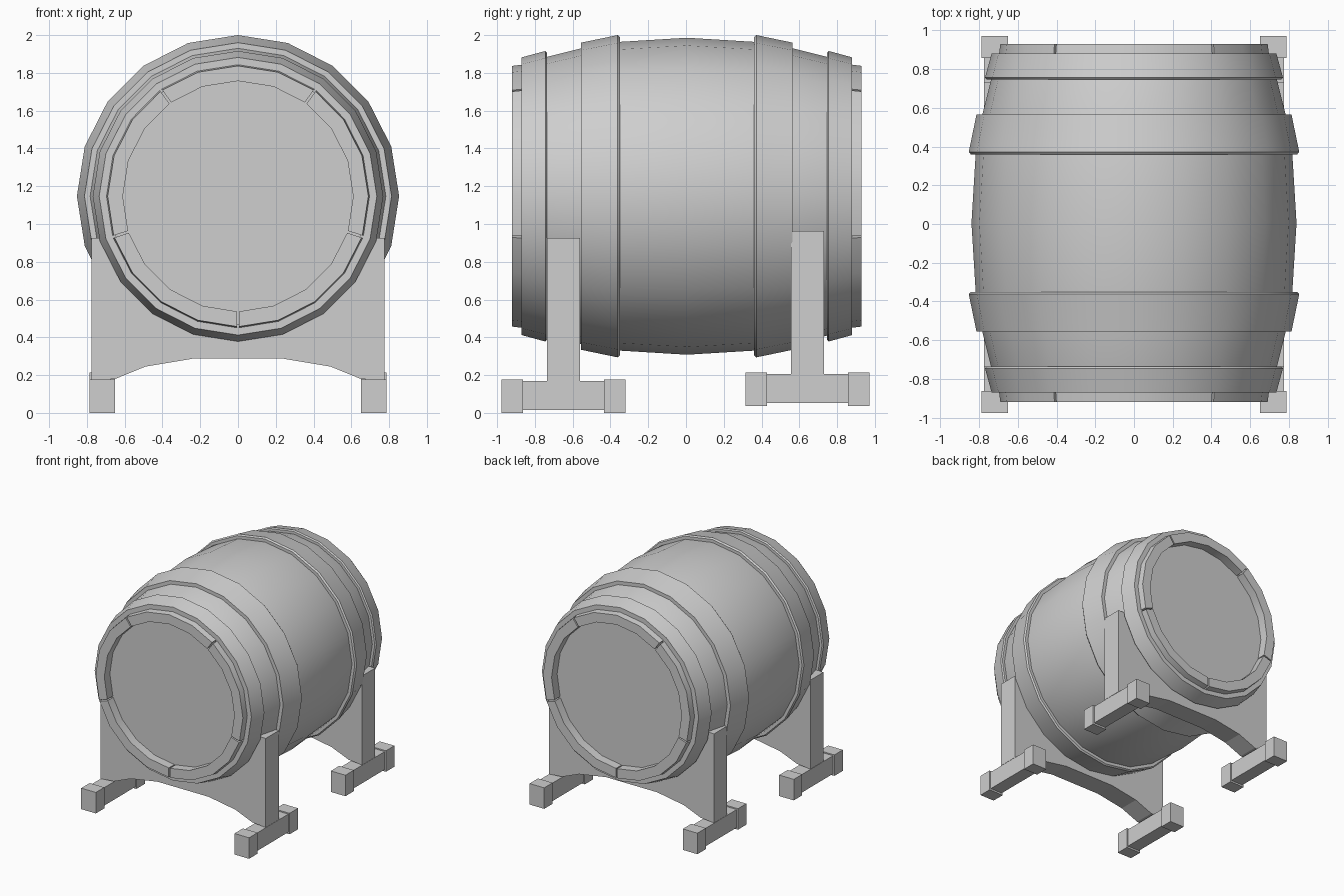
import bpy, bmesh
from math import sin, cos, radians, acos, degrees

cube = bpy.data.objects.get("Cube")
if cube:
    bpy.data.objects.remove(cube, do_unlink=True)

AXIS_Z = 1.147  # height of the barrel axis
MID_Y = 0.005   # middle of the barrel along its length
STEP = 18       # twenty-sided barrel
SHADE = (0.62, 0.62, 0.62, 1)

grey = bpy.data.materials.new("plain grey")
grey.use_nodes = True
grey.diffuse_color = SHADE
grey.node_tree.nodes["Principled BSDF"].inputs["Base Color"].default_value = SHADE


def finish(name, bm, smooth=False):
    bmesh.ops.recalc_face_normals(bm, faces=bm.faces)
    mesh = bpy.data.meshes.new(name)
    bm.to_mesh(mesh)
    bm.free()
    mesh.materials.append(grey)
    if smooth:
        mesh.shade_smooth()
        mesh.set_sharp_from_angle(angle=radians(30))
    obj = bpy.data.objects.new(name, mesh)
    bpy.context.collection.objects.link(obj)


def sweep(name, profile, angles, closed_turn, closed_profile):
    """Turn a (y, radius) profile about the barrel axis through the angles."""
    bm = bmesh.new()
    rows = [[bm.verts.new((r * sin(radians(a)), MID_Y + y, AXIS_Z + r * cos(radians(a))))
             for y, r in profile] for a in angles]
    n = len(profile)
    pairs = list(zip(rows, rows[1:]))
    if closed_turn:
        pairs.append((rows[-1], rows[0]))
    for a, b in pairs:
        for i in range(n if closed_profile else n - 1):
            j = (i + 1) % n
            bm.faces.new((a[i], a[j], b[j], b[i]))
    if not closed_profile:      # flat heads
        bm.faces.new([row[0] for row in rows])
        bm.faces.new([row[-1] for row in rows])
    elif not closed_turn:       # segment ends
        bm.faces.new(rows[0])
        bm.faces.new(rows[-1])
    finish(name, bm, True)


def box(name, x, y, z):
    bm = bmesh.new()
    bmesh.ops.create_cube(bm, size=1)
    for v in bm.verts:
        for i, (lo, hi) in enumerate((x, y, z)):
            v.co[i] = lo if v.co[i] < 0 else hi
    finish(name, bm)


# Bulging barrel body with recessed heads
full = range(0, 360, STEP)
half = [(-0.85, 0.705), (-0.74, 0.738), (-0.56, 0.783), (-0.36, 0.817)]
sweep("barrel_body", half + [(0, 0.839)] + [(-y, r) for y, r in reversed(half)], full, True, False)

# Hoops and split flat end rims, the same at both ends
end_hoop = [(-0.875, 0.68), (-0.875, 0.735), (-0.75, 0.769), (-0.741, 0.76), (-0.741, 0.68)]
wide_hoop = [(-0.56, 0.74), (-0.56, 0.813), (-0.367, 0.853), (-0.355, 0.843), (-0.355, 0.74)]
rim = [(-0.925, 0.69), (-0.845, 0.70), (-0.845, 0.61), (-0.925, 0.61)]
for end, s in (("front", 1), ("back", -1)):
    for name, profile in (("end_hoop", end_hoop), ("wide_hoop", wide_hoop)):
        sweep(f"{end}_{name}", [(s * y, r) for y, r in profile], full, True, True)
    for k in range(5):
        a = 36 + 72 * k
        angles = [a + 0.5] + [a + STEP * i for i in (1, 2, 3)] + [a + 71.5]
        sweep(f"{end}_rim_{k + 1}", [(s * y, r) for y, r in rim], angles, False, True)


def stand(end, y, lift):
    """Cradle plate with an arched underside, on two footed runners."""
    top, r = 0.925 + lift, 0.73
    arch = [(0.775, 0.17), (0.65, 0.18), (0.49, 0.245), (0.24, 0.287)]
    outline = [(x, z + lift) for x, z in arch]
    outline += [(-x, z) for x, z in reversed(outline)]
    # cradle follows the barrel underside
    start = degrees(acos((top - AXIS_Z) / r))
    outline.append((-0.775, top))
    for i in range(13):
        a = radians(-start - (360 - 2 * start) * i / 12)
        outline.append((r * sin(a), AXIS_Z + r * cos(a)))
    outline.append((0.775, top))
    bm = bmesh.new()
    face = bm.faces.new([bm.verts.new((x, y - 0.0875, z)) for x, z in outline])
    grown = bmesh.ops.extrude_face_region(bm, geom=[face])["geom"]
    bmesh.ops.translate(bm, vec=(0, 0.175, 0),
                        verts=[v for v in grown if isinstance(v, bmesh.types.BMVert)])
    finish(f"{end}_cradle", bm)
    for side, s in (("left", 1), ("right", -1)):
        box(f"{end}_{side}_runner", sorted((s * 0.66, s * 0.775)),
            (y - 0.25, y + 0.25), (0.015 + lift, 0.168 + lift))
        for where, t in (("front", -1), ("back", 1)):
            box(f"{end}_{side}_{where}_foot", sorted((s * 0.65, s * 0.787)),
                sorted((y + t * 0.215, y + t * 0.328)), (lift, 0.178 + lift))


stand("front", -0.648, 0)
stand("back", 0.643, 0.037)
